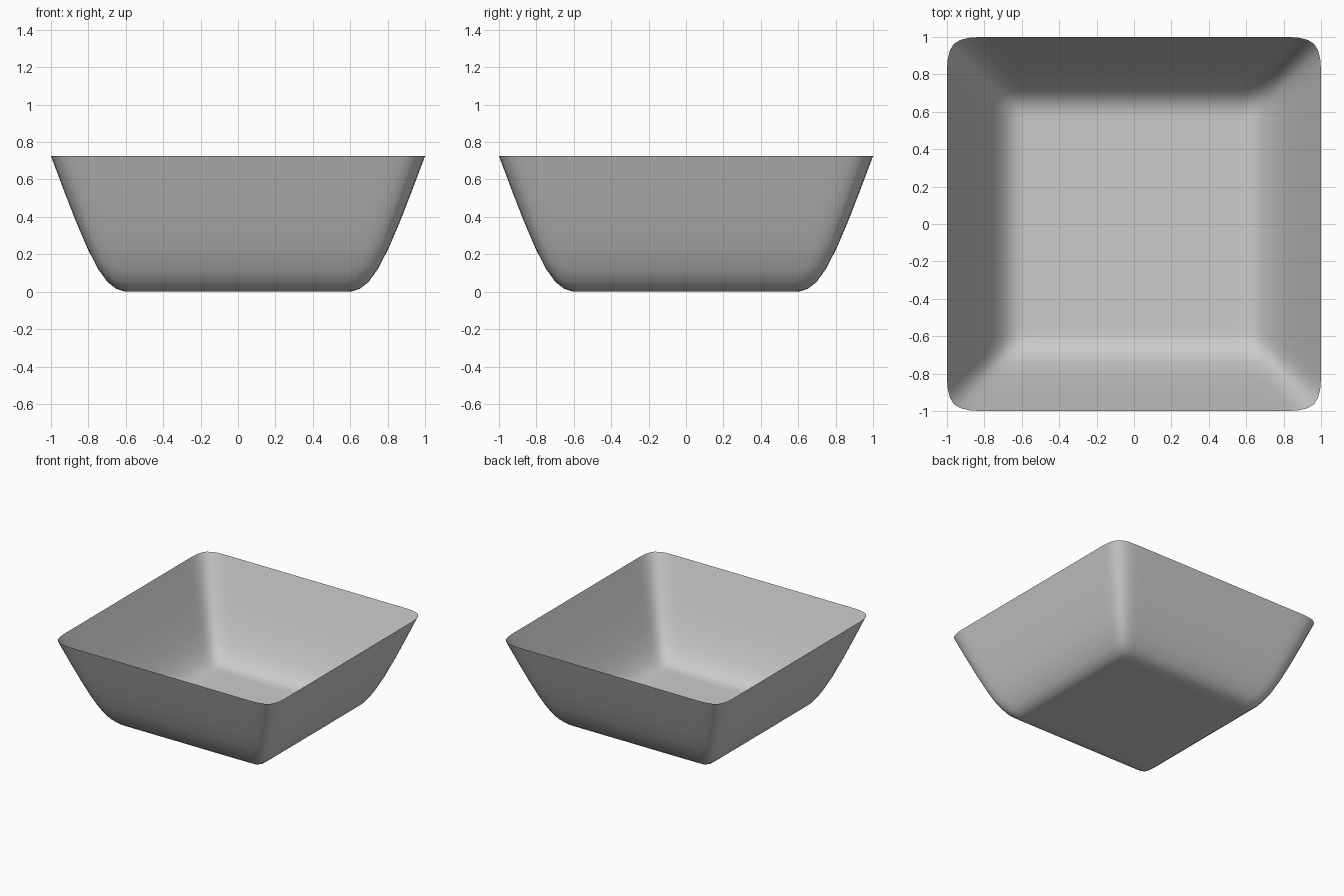
import bpy, bmesh

if "Cube" in bpy.data.objects:
    bpy.data.objects.remove(bpy.data.objects["Cube"])

FLOOR = 0.73     # half width of the cage floor
HEIGHT = 0.725   # rim height

# Bowl cage: gridded square floor, rim extruded up and flared outward
bm = bmesh.new()
bmesh.ops.create_grid(bm, x_segments=9, y_segments=9, size=FLOOR)
border = [e for e in bm.edges if e.is_boundary]
ret = bmesh.ops.extrude_edge_only(bm, edges=border)
for v in ret["geom"]:
    if isinstance(v, bmesh.types.BMVert):
        v.co = (v.co.x / FLOOR, v.co.y / FLOOR, HEIGHT)
bmesh.ops.recalc_face_normals(bm, faces=bm.faces)
if sum(f.normal.z for f in bm.faces) < 0:
    bmesh.ops.reverse_faces(bm, faces=bm.faces)
for f in bm.faces:
    f.smooth = True

mesh = bpy.data.meshes.new("square_bowl")
bm.to_mesh(mesh)
bm.free()
bowl = bpy.data.objects.new("square_bowl", mesh)
bpy.context.collection.objects.link(bowl)

# Round the walls while the rim keeps its four sharp corners
sub = bowl.modifiers.new("smooth", 'SUBSURF')
sub.levels = sub.render_levels = 2
sub.boundary_smooth = 'PRESERVE_CORNERS'
